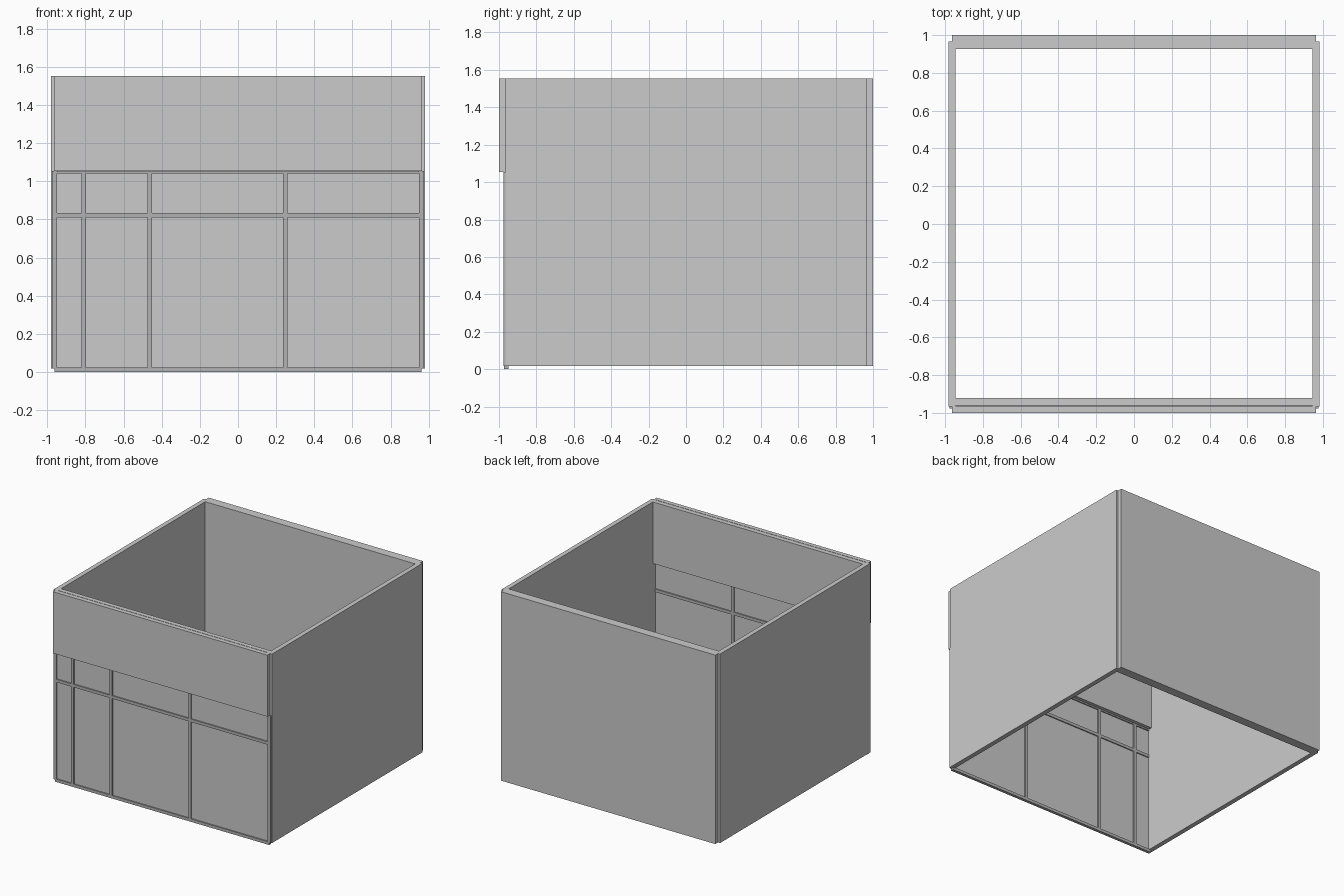
import bpy
import bmesh

if "Cube" in bpy.data.objects:
    bpy.data.objects.remove(bpy.data.objects["Cube"])


def grey(name, v):
    m = bpy.data.materials.new(name)
    m.diffuse_color = (v, v, v, 1)
    m.use_nodes = True
    m.node_tree.nodes["Principled BSDF"].inputs["Base Color"].default_value = m.diffuse_color
    return m


GLASS = grey("glass_grey", 0.62)
FRAME = grey("frame_grey", 0.45)


def box(name, x, y, z, mat=None):
    """Box from (min, max) ranges on each axis."""
    bm = bmesh.new()
    bmesh.ops.create_cube(bm, size=1)
    for v in bm.verts:
        v.co = [r[0] + (c + 0.5) * (r[1] - r[0]) for c, r in zip(v.co, (x, y, z))]
    me = bpy.data.meshes.new(name)
    bm.to_mesh(me)
    bm.free()
    ob = bpy.data.objects.new(name, me)
    bpy.context.collection.objects.link(ob)
    if mat:
        me.materials.append(mat)
    return ob


BASE, LINTEL, TOP = 0.018, 1.053, 1.553

# Side walls
for side, x in (("left", (-0.982, -0.944)), ("right", (0.944, 0.982))):
    box(side + "_wall", x, (-0.965, 0.965), (BASE, TOP))

# Back wall: outer leaf with the inner leaf between the side walls
back = box("back_wall", (-0.964, 0.964), (0.962, 1.0), (BASE, TOP))
box("back_wall_lining", (-0.944, 0.944), (0.927, 0.962), (BASE, TOP))

# Wall above the window: outer and inner leaf
box("front_upper_wall", (-0.964, 0.964), (-1.0, -0.964), (LINTEL, TOP))
box("front_upper_lining", (-0.944, 0.944), (-0.96, -0.922), (LINTEL, TOP))

# Window frame: mullions, then rails
FY = (-0.974, -0.95)
for i, cx in enumerate((-0.808, -0.462, 0.247)):
    box(f"mullion_{i + 1}", (cx - 0.012, cx + 0.012), FY, (0.024, 1.041), FRAME)
for side, x in (("left", (-0.976, -0.95)), ("right", (0.95, 0.976))):
    box(side + "_window_post", x, (-0.976, -0.9655), (BASE, LINTEL), FRAME)
for name, z in (("bottom_rail", (0.0, 0.024)),
                ("transom", (0.811, 0.835)),
                ("top_rail", (1.041, 1.0525))):
    box(name, (-0.962, 0.962), FY, z, FRAME)

# Glass pane
box("glass_pane", (-0.95, 0.95), (-0.965, -0.959), (0.02, 1.045), GLASS)
